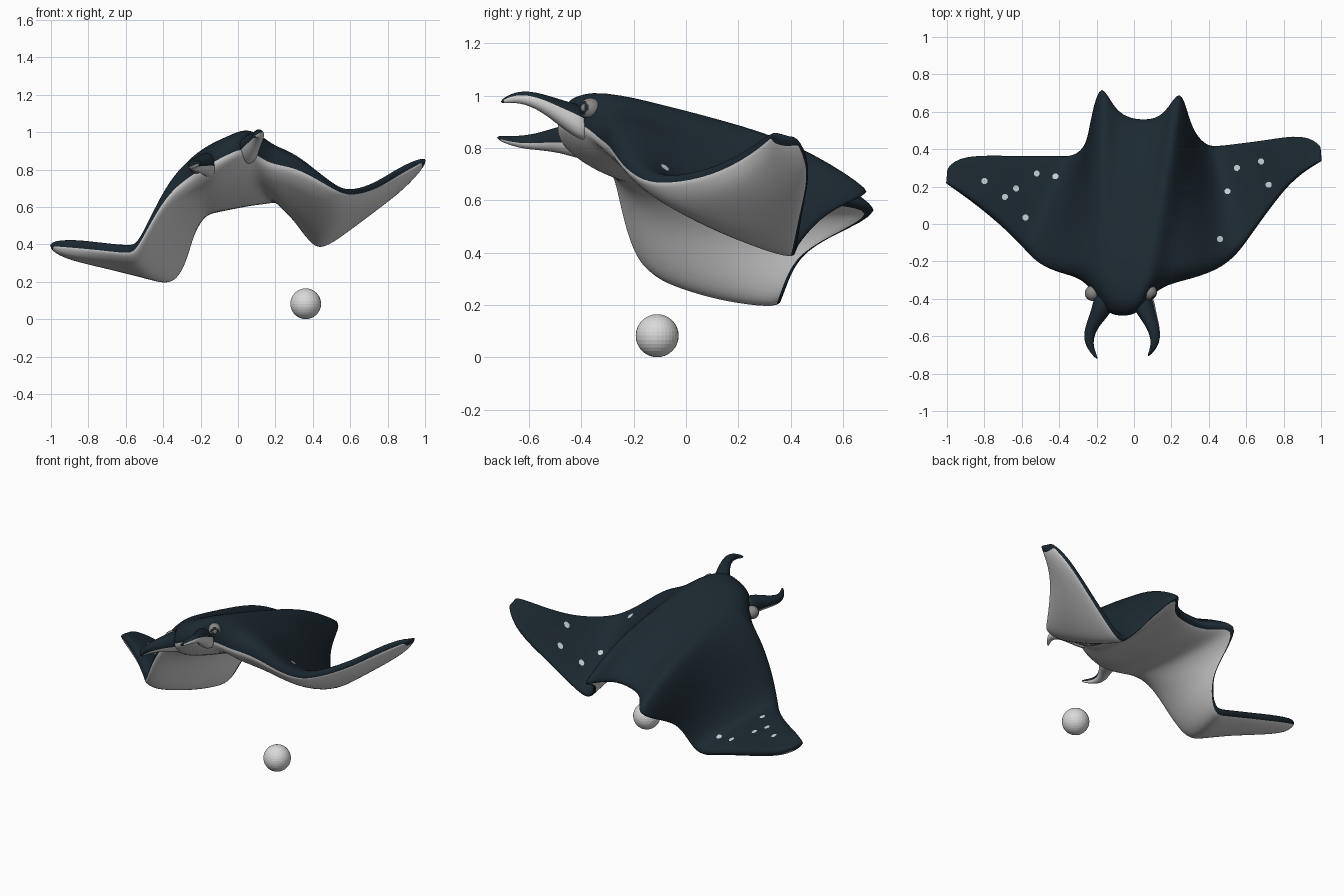
import bpy, bmesh, math
from mathutils import Vector
from mathutils.bvhtree import BVHTree

cube = bpy.data.objects.get("Cube")
if cube:
    bpy.data.objects.remove(cube, do_unlink=True)


def material(name, colour):
    mat = bpy.data.materials.new(name)
    mat.use_nodes = True
    mat.diffuse_color = (*colour, 1)
    mat.node_tree.nodes["Principled BSDF"].inputs["Base Color"].default_value = (*colour, 1)
    return mat


dark = material("dark slate", (0.0115, 0.0215, 0.03))
white = material("belly white", (0.7, 0.7, 0.7))
pale = material("spot pale blue", (0.55, 0.61, 0.65))
grey = material("eye grey", (0.25, 0.24, 0.23))


def make_object(name, bm, mats, subdivide=0, smooth=True):
    bmesh.ops.recalc_face_normals(bm, faces=bm.faces[:])
    mesh = bpy.data.meshes.new(name)
    bm.to_mesh(mesh)
    bm.free()
    for mat in mats:
        mesh.materials.append(mat)
    obj = bpy.data.objects.new(name, mesh)
    bpy.context.scene.collection.objects.link(obj)
    bpy.ops.object.select_all(action='DESELECT')
    obj.select_set(True)
    bpy.context.view_layer.objects.active = obj
    if subdivide:
        mod = obj.modifiers.new("Subdivision", 'SUBSURF')
        mod.levels = subdivide
        bpy.ops.object.modifier_apply(modifier=mod.name)
    if smooth:
        bpy.ops.object.shade_smooth()
    return obj


def bridge(bm, a, b, rule):
    """Join two rings of vertices; rule gives the material of each strip."""
    n = len(a)
    for k in range(n):
        face = bm.faces.new((a[k], a[(k + 1) % n], b[(k + 1) % n], b[k]))
        face.material_index = rule(k)


# Body and wings: leading and trailing edge paths, from the right tip to the left
leading = [
    (-1.01, .22, .39), (-.88, .13, .38), (-.72, .0, .365), (-.6, -.12, .35),
    (-.55, -.18, .355), (-.48, -.235, .49), (-.38, -.27, .66), (-.27, -.3, .75),
    (-.2, -.4, .79), (-.14, -.49, .83), (-.06, -.5, .87), (.02, -.49, .91),
    (.09, -.39, .88), (.17, -.33, .82), (.3, -.3, .81), (.45, -.25, .73),
    (.55, -.17, .67), (.62, -.07, .66), (.74, .1, .69), (.86, .25, .77), (1.01, .34, .85)]
trailing = [
    (-1.0, .3, .38), (-.92, .375, .33), (-.62, .365, .255), (-.42, .37, .2),
    (-.35, .365, .18), (-.295, .385, .23), (-.25, .44, .37), (-.23, .58, .45),
    (-.175, .8, .56), (-.1, .59, .57), (.06, .56, .6), (.17, .59, .61),
    (.25, .76, .63), (.295, .57, .55), (.335, .48, .46), (.385, .43, .395),
    (.43, .42, .355), (.52, .43, .405), (.7, .45, .55), (.91, .485, .71), (1.0, .42, .83)]
chord = (0, .02, .1, .25, .5, .75, 1)
top_shape = (0, .55, .95, 1, .97, .87)
belly_shape = (0, .3, .8, 1, .95, .6, 0)

bm = bmesh.new()
rings = []
for i, (front, back) in enumerate(zip(leading, trailing)):
    front, back = Vector(front), Vector(back)
    bulk = math.exp(-((front.x + .03) / .45) ** 4)
    taper = .5 if i in (0, len(leading) - 1) else 1
    high, low = (.06 + .1 * bulk) * taper, (.045 + .06 * bulk) * taper
    rim = .02 if back.y > .7 else .055 * taper
    line = [front.lerp(back, t) for t in chord]
    top = [p + Vector((0, 0, high * f)) for p, f in zip(line, top_shape)]
    top.append(back + Vector((0, 0, rim)))
    belly = [p - Vector((0, 0, low * f)) for p, f in zip(line, belly_shape)]
    rings.append([bm.verts.new(p) for p in top + belly[:0:-1]])
steps = len(chord)
for a, b in zip(rings, rings[1:]):
    bridge(bm, a, b, lambda k: 0 if k < steps else 1)
for ring in (rings[0], rings[-1]):
    n = len(ring)
    bm.faces.new((ring[0], ring[1], ring[-1]))
    for k in range(1, steps - 1):
        bm.faces.new((ring[k], ring[k + 1], ring[n - k - 1], ring[n - k]))
body = make_object("body_and_wings", bm, (dark, white), 2)

# Head fins: curved tapering blades, tilted with the head
roll = math.radians(25)
across = Vector((math.cos(roll), 0, math.sin(roll)))
up = Vector((-math.sin(roll), 0, math.cos(roll)))
widths = (.06, .065, .036, .024, .008)
heights = (.085, .06, .036, .024, .01)


def head_fin(name, side, dark_angle, path):
    bm = bmesh.new()
    sides = 10
    rings = []
    for p, w, h in zip(path, widths, heights):
        angles = [math.tau * k / sides for k in range(sides)]
        rings.append([bm.verts.new(Vector(p) + across * (w * math.cos(a) * side)
                                   + up * (h * math.sin(a))) for a in angles])

    def shade(k):
        # dark above and outside, white below and inside
        return 0 if math.cos(math.tau * (k + .5) / sides - math.radians(dark_angle)) > 0 else 1
    for a, b in zip(rings, rings[1:]):
        bridge(bm, a, b, shade)
    bm.faces.new(rings[0])
    bm.faces.new(rings[-1])
    make_object(name, bm, (dark, white), 2)


head_fin("left_head_fin", 1, 72, [(.04, -.36, .88), (.055, -.46, .92), (.105, -.55, .975),
                                  (.12, -.64, 1.0), (.075, -.71, .975)])
head_fin("right_head_fin", -1, 108, [(-.15, -.36, .815), (-.165, -.46, .835),
                                     (-.23, -.55, .825), (-.25, -.64, .82),
                                     (-.195, -.725, .84)])


# Eyes with a dark iris ring, and the ball below
def ball(name, centre, radius, mats, look=None, smooth=True):
    bm = bmesh.new()
    bmesh.ops.create_uvsphere(bm, u_segments=32, v_segments=16, radius=radius)
    for f in bm.faces:
        if look and .8 < f.calc_center_median().normalized().dot(look) < .96:
            f.material_index = 1
    bmesh.ops.translate(bm, verts=bm.verts, vec=centre)
    make_object(name, bm, mats, smooth=smooth)


ball("left_eye", (.082, -.365, .95), .041, (grey, dark), Vector((.65, -.75, .1)).normalized())
ball("right_eye", (-.222, -.37, .82), .041, (grey, dark), Vector((-.75, -.65, -.2)).normalized())
ball("ball", (.362, -.11, .083), .082, (white,), smooth=False)

# Wing spots: thin discs laid on the upper surface
tree = BVHTree.FromPolygons([v.co for v in body.data.vertices],
                            [p.vertices[:] for p in body.data.polygons])
spots = [(-.8, .23), (-.69, .145), (-.63, .19), (-.58, .035), (-.52, .27), (-.42, .255),
         (.55, .3), (.68, .335), (.72, .21), (.5, .175), (.46, -.08)]
bm = bmesh.new()
for x, y in spots:
    rim = []
    for k in range(8):
        a = math.tau * (k + .5) / 8
        start = Vector((x + .017 * math.cos(a), y + .017 * math.sin(a), 2))
        hit = tree.ray_cast(start, Vector((0, 0, -1)))[0]
        rim.append(bm.verts.new(hit + Vector((0, 0, .004))))
    bm.faces.new(rim)
make_object("wing_spots", bm, (pale,), smooth=False)
